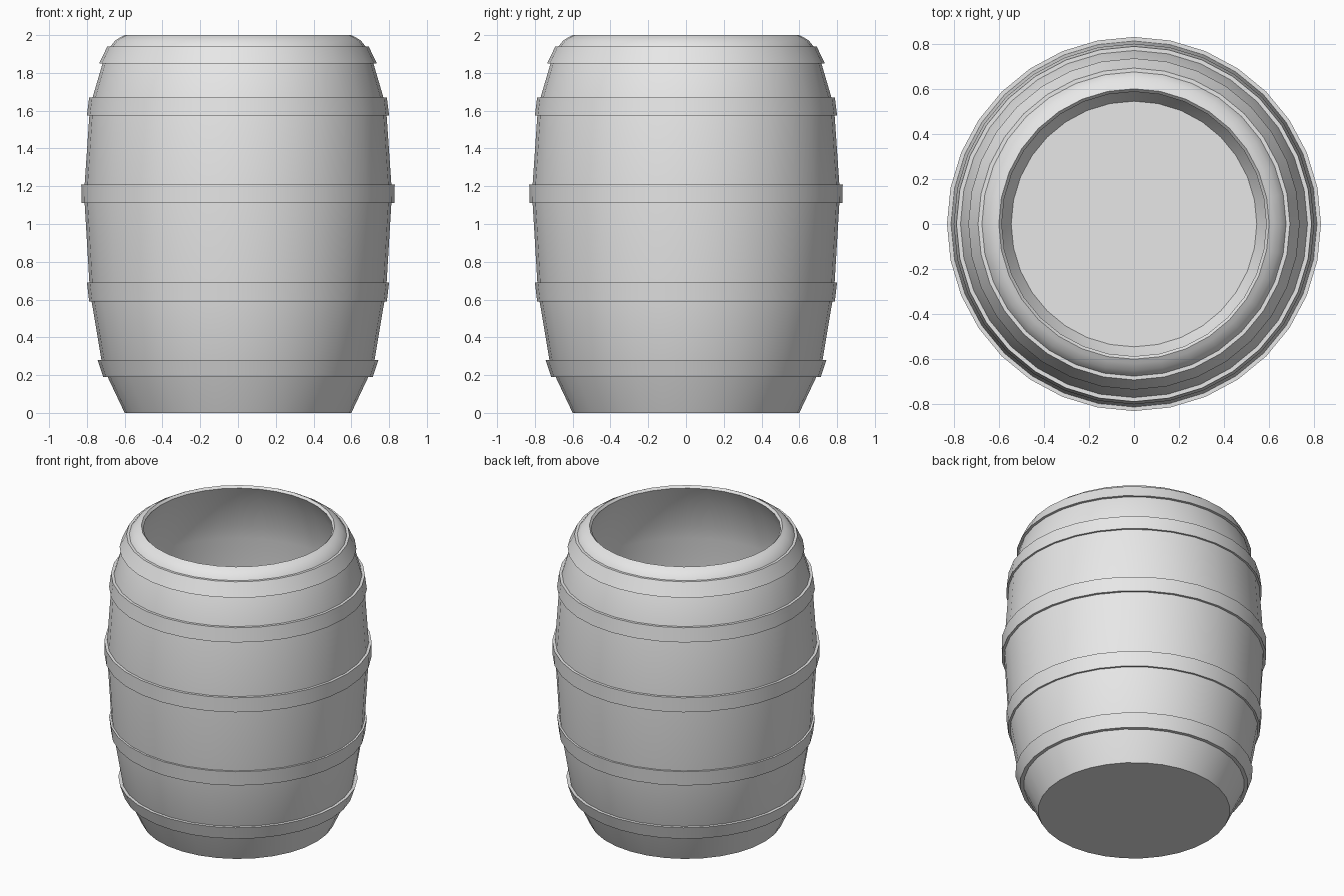
import bpy
import bmesh
import math

SIDES = 32

if "Cube" in bpy.data.objects:
    bpy.data.objects.remove(bpy.data.objects["Cube"], do_unlink=True)

grey = bpy.data.materials.new("light_grey")
grey.use_nodes = True
grey.diffuse_color = (0.8, 0.8, 0.8, 1)
grey.node_tree.nodes["Principled BSDF"].inputs["Base Color"].default_value = (0.8, 0.8, 0.8, 1)


def revolve(name, profile, closed):
    """Spin (radius, height) points about z; an open profile gets capped ends."""
    bm = bmesh.new()
    rings = []
    for radius, z in profile:
        ring = []
        for i in range(SIDES):
            a = math.tau * i / SIDES
            ring.append(bm.verts.new((radius * math.cos(a), radius * math.sin(a), z)))
        rings.append(ring)
    pairs = list(zip(rings, rings[1:]))
    if closed:
        pairs.append((rings[-1], rings[0]))
    else:
        bm.faces.new(rings[0])
        bm.faces.new(rings[-1])
    for low, high in pairs:
        for i in range(SIDES):
            j = (i + 1) % SIDES
            bm.faces.new((low[i], low[j], high[j], high[i]))
    bmesh.ops.recalc_face_normals(bm, faces=bm.faces)
    mesh = bpy.data.meshes.new(name)
    bm.to_mesh(mesh)
    bm.free()
    mesh.materials.append(grey)
    obj = bpy.data.objects.new(name, mesh)
    bpy.context.collection.objects.link(obj)
    bpy.ops.object.select_all(action="DESELECT")
    obj.select_set(True)
    bpy.context.view_layer.objects.active = obj
    bpy.ops.object.shade_smooth_by_angle(angle=math.radians(35))
    return obj


# Hollow barrel: outer wall going up, rounded rim, inner wall back to the floor
outer = [(0.60, 0), (0.69, 0.19), (0.723, 0.28), (0.775, 0.59), (0.787, 0.69),
         (0.812, 1.11), (0.812, 1.21), (0.787, 1.575), (0.77, 1.67),
         (0.717, 1.85), (0.675, 1.94)]
rim = [(0.65, 1.972), (0.62, 1.99), (0.60, 2.0), (0.587, 1.985)]
inner = [(r - 0.055, z) for r, z in reversed(outer[1:-1])] + [(0.545, 0.04)]
revolve("barrel_body", outer + rim + inner, closed=False)

# Hoops: bottom radius and height, top radius and height
hoops = {
    "lowest_hoop": (0.713, 0.19, 0.743, 0.28),
    "lower_hoop": (0.788, 0.59, 0.80, 0.69),
    "middle_hoop": (0.828, 1.11, 0.83, 1.21),
    "upper_hoop": (0.80, 1.575, 0.788, 1.67),
    "top_hoop": (0.735, 1.85, 0.692, 1.94),
}
for name, (r1, z1, r2, z2) in hoops.items():
    revolve(name, [(r1 - 0.035, z1), (r1, z1), (r2, z2), (r2 - 0.035, z2)], closed=True)
